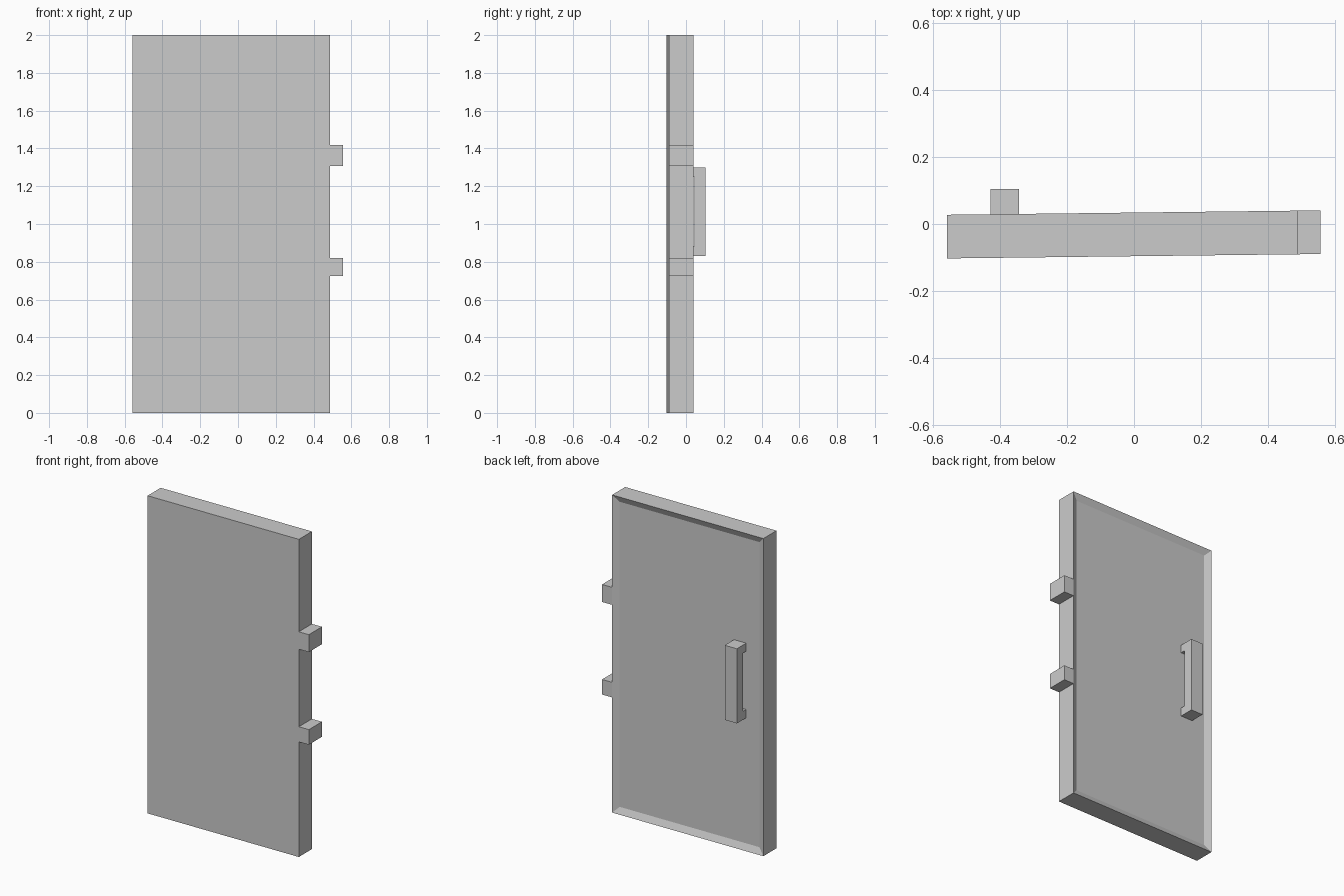
import bpy, bmesh
from mathutils import Vector

if "Cube" in bpy.data.objects:
    bpy.data.objects.remove(bpy.data.objects["Cube"])

TILT = 0.0118                # the door leaf is swung very slightly about z
FRONT, BACK = -0.096, 0.034  # leaf faces at x = 0


def finish(name, bm, tilt=0.0):
    for v in bm.verts:
        v.co.y += tilt * v.co.x
    bmesh.ops.recalc_face_normals(bm, faces=bm.faces[:])
    me = bpy.data.meshes.new(name)
    bm.to_mesh(me)
    bm.free()
    ob = bpy.data.objects.new(name, me)
    bpy.context.collection.objects.link(ob)
    return ob


def box(x, y, z):
    bm = bmesh.new()
    bmesh.ops.create_cube(bm, size=1)
    for v in bm.verts:
        v.co = Vector(r[0] if c < 0 else r[1] for r, c in zip((x, y, z), v.co))
    bm.normal_update()
    return bm


# Door leaf with a shallow chamfered recess on the back
bm = box((-0.558, 0.487), (FRONT, BACK), (0, 2))
back = [f for f in bm.faces if f.normal.y > 0.9]
bmesh.ops.inset_region(bm, faces=back, thickness=0.056, depth=0)
for v in back[0].verts:
    v.co.y = BACK - 0.018
finish("door_leaf", bm, TILT)

# Hinges on the right edge
for name, z in (("lower_hinge", (0.725, 0.82)), ("upper_hinge", (1.308, 1.418))):
    finish(name, box((0.487, 0.556), (FRONT, BACK), z), TILT)

# Handle: C-shaped side profile (y, z) extruded along x
profile = [(0.005, 0.83), (0.104, 0.83), (0.104, 1.30), (0.005, 1.30),
           (0.005, 1.25), (0.044, 1.25), (0.044, 0.883), (0.005, 0.883)]
bm = bmesh.new()
face = bm.faces.new([bm.verts.new((-0.427, y, z)) for y, z in profile])
ext = bmesh.ops.extrude_face_region(bm, geom=[face], use_keep_orig=True)
moved = [g for g in ext["geom"] if isinstance(g, bmesh.types.BMVert)]
bmesh.ops.translate(bm, vec=(0.084, 0, 0), verts=moved)
finish("pull_handle", bm)
